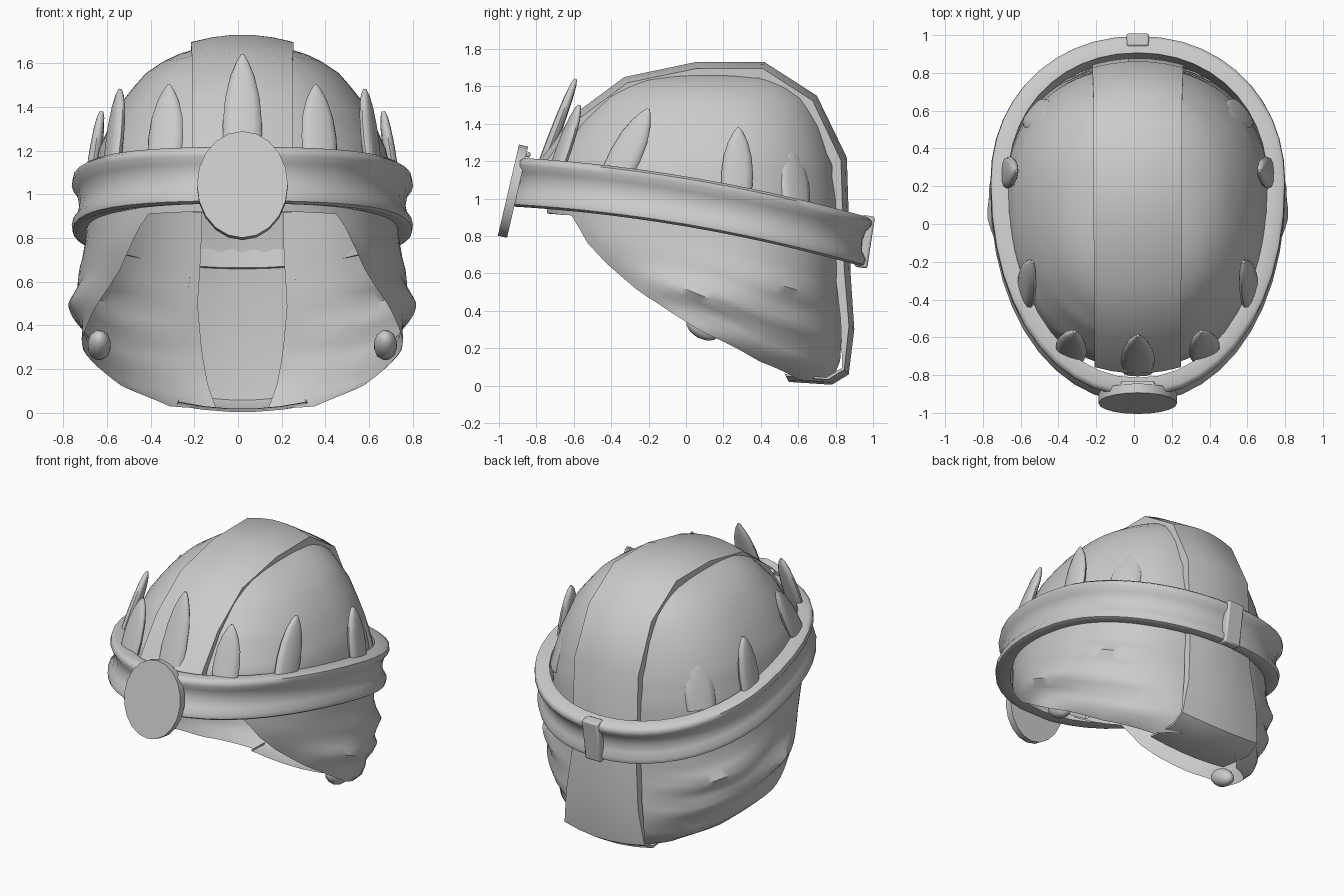
import bpy, bmesh
from math import sin, cos, pi, radians
from mathutils import Vector

old = bpy.data.objects.get("Cube")
if old:
    bpy.data.objects.remove(old, do_unlink=True)

MID = 0.02  # centre line of the model
mat = bpy.data.materials.new("pale_grey")
mat.use_nodes = True
grey = (0.6, 0.6, 0.6, 1)
mat.diffuse_color = grey
mat.node_tree.nodes["Principled BSDF"].inputs["Base Color"].default_value = grey


def finish(ob, angle=40):
    ob.data.materials.append(mat)
    bpy.ops.object.select_all(action='DESELECT')
    ob.select_set(True)
    bpy.context.view_layer.objects.active = ob
    bpy.ops.object.shade_smooth_by_angle(angle=radians(angle))
    return ob


def loft(name, rows, ring=False, loop=False, caps=False, angle=40):
    """Skin rows of points; ring closes each row, loop joins last row to first."""
    bm = bmesh.new()
    vs = [[bm.verts.new(p) for p in r] for r in rows]
    n, m = len(vs), len(vs[0])
    for i in range(n if loop else n - 1):
        a, b = vs[i], vs[(i + 1) % n]
        for j in range(m if ring else m - 1):
            k = (j + 1) % m
            bm.faces.new((a[j], a[k], b[k], b[j]))
    if caps:
        bm.faces.new(vs[0])
        bm.faces.new(vs[-1])
    bmesh.ops.remove_doubles(bm, verts=bm.verts, dist=0.0005)
    bmesh.ops.recalc_face_normals(bm, faces=bm.faces)
    me = bpy.data.meshes.new(name)
    bm.to_mesh(me)
    bm.free()
    ob = bpy.data.objects.new(name, me)
    bpy.context.collection.objects.link(ob)
    return finish(ob, angle)


def interp(table, t):
    for a, b in zip(table, table[1:]):
        if t <= b[0]:
            k = max(0, (t - a[0]) / (b[0] - a[0]))
            return [p + (q - p) * k for p, q in zip(a[1:], b[1:])]
    return list(table[-1][1:])


def spow(v, e):
    return abs(v) ** e * (1 if v >= 0 else -1)


# cloth slices: height, half width, front y, back y
SLICES = [(0, .42, -.3, .78), (.12, .6, -.3, .84), (.28, .71, -.35, .85),
          (.5, .785, -.5, .83), (.64, .745, -.64, .83), (.78, .72, -.75, .83),
          (1.0, .70, -.76, .83), (1.2, .66, -.73, .80), (1.4, .57, -.6, .74),
          (1.55, .45, -.46, .66), (1.63, .33, -.33, .56), (1.67, .2, -.2, .45),
          (1.685, 0, .12, .12)]
# lower rim of the cloth: angle from the front in degrees, height
RIM = [(0, .93), (36, .91), (42, .79), (48, .63), (56, .5), (72, .385), (90, .27),
       (110, .13), (135, .03), (180, .01)]
CY = 0.12


def cloth_point(deg, z):
    w, f, b = interp(SLICES, z)
    a = radians(deg)
    c = spow(cos(a), .9)
    y = CY - c * ((CY - f) if c > 0 else (b - CY))
    x = w * spow(sin(a), .9)
    # shallow slanting folds gathered below the circlet
    fade = max(0, min(1, (.7 - z) * 6)) * max(0, min(1, (abs(deg) - 55) / 30))
    fade *= max(0, min(1, (165 - abs(deg)) / 40))
    g = .018 * fade * cos(2 * pi * (z + .33 * y - .52) / .19)
    return Vector((MID + x + g * sin(a), y - g * cos(a), z))


# wrapped cloth, one panel either side of the centre strip
levels = [k / 20 * .7 for k in range(21)] + [.76, .82, .87, .91, .945, .97, .988, 1]
for side, label in ((1, "left"), (-1, "right")):
    cols = []
    for i in range(40):
        d = 11 + i * 4
        z0 = interp(RIM, d)[0]
        cols.append([cloth_point(d * side, z0 + (1.685 - z0) * s) for s in levels])
    loft(f"{label}_cloth_panel", cols, angle=50)

# raised strip running from the brow over the crown to the nape: y, z, half width
path = [(-.74, .92, .225), (-.79, 1.2, .23), (-.6, 1.45, .23), (-.33, 1.65, .23),
        (.05, 1.73, .235), (.42, 1.73, .235), (.7, 1.55, .235), (.86, 1.22, .24),
        (.88, .6, .24), (.9, .3, .27), (.87, .06, .3), (.78, 0.005, .3), (.55, .02, .29)]
rows = []
for y, z, w in path:
    inward = (Vector((0, CY, .85)) - Vector((0, y, z))).normalized()
    edge = .09 if z > .1 else .05
    rows.append([Vector((MID + w * u, y, z)) + inward * drop for u, drop in
                 ((-1, edge), (-1, .035), (-.6, .012), (-.2, 0),
                  (.2, 0), (.6, .012), (1, .035), (1, edge))])
loft("centre_strip", rows)

# tucked cloth knots at the lower corners
for side, label in ((1, "left"), (-1, "right")):
    bpy.ops.mesh.primitive_ico_sphere_add(subdivisions=2, radius=.1,
                                          location=(MID + side * .655, .09, .31),
                                          rotation=(-.5, 0, 0))
    knot = bpy.context.object
    knot.name = f"{label}_knot"
    knot.scale = (.55, 1, .6)
    finish(knot, 40)

# tilted circlet with rolled rims and a hollow middle: outward offset, height offset
section = [(0, .13), (.02, .118), (.024, .088), (0, .055), (-.01, 0), (0, -.055),
           (.024, -.088), (.02, -.118), (0, -.13), (-.07, -.125), (-.07, .125)]
rows = []
for i in range(44):
    a = 2 * pi * i / 44
    sx, sy = spow(sin(a), .95), -spow(cos(a), .95)
    row = []
    for off, h in section:
        y = .2 + sy * ((1.105 if sy < 0 else .755) + off)
        row.append((MID + sx * (.757 + off), y + .17 * h, .985 - .168 * y - .06 * y * y + h))
    rows.append(row)
loft("circlet", rows, ring=True, loop=True, angle=50)


# leaf shaped points standing on the circlet
def spike(name, base, tip, normal, half):
    base, tip = Vector(base), Vector(tip)
    up = tip - base
    side = up.cross(Vector(normal)).normalized()
    out = side.cross(up).normalized()
    rings = []
    for t, s in ((0, .9), (.15, .97), (.35, 1), (.6, .88), (.8, .62), (.93, .32), (1, .08)):
        rings.append([base + up * t + side * half * s * spow(cos(a), .8)
                      + out * .03 * s ** .5 * spow(sin(a), .8)
                      for a in (2 * pi * k / 12 for k in range(12))])
    loft(name, rings, ring=True, caps=True, angle=45)


spike("front_spike", (MID, -.78, 1.14), (MID, -.59, 1.64), (0, -1, 0), .09)
SPIKES = [("brow", (.36, -.70, 1.13), (.335, -.57, 1.5), (.35, -1, 0), .085),
          ("temple", (.60, -.39, 1.1), (.56, -.2, 1.48), (1, -.4, 0), .09),
          ("side", (.70, .27, 1.0), (.645, .28, 1.38), (1, .05, 0), .085),
          ("rear", (.55, .59, .98), (.475, .555, 1.28), (1, .8, 0), .1)]
for side, label in ((1, "left"), (-1, "right")):
    for part, b, t, n, half in SPIKES:
        spike(f"{label}_{part}_spike", (MID + side * b[0], *b[1:]),
              (MID + side * t[0], *t[1:]), (side * n[0], *n[1:]), half)

# oval brow disc with its top hook
bpy.ops.mesh.primitive_cylinder_add(vertices=20, radius=1, depth=.05,
                                    location=(MID, -.925, 1.04), rotation=(radians(77), 0, 0))
disc = bpy.context.object
disc.name = "brow_disc"
disc.scale = (.208, .25, 1)
finish(disc, 30)


def block(name, loc, size, tilt):
    bpy.ops.mesh.primitive_cube_add(size=1, location=loc, rotation=(tilt, 0, 0))
    ob = bpy.context.object
    ob.name = name
    ob.scale = size
    bpy.ops.object.transform_apply(location=False, rotation=False, scale=True)
    mod = ob.modifiers.new("soft_edge", 'BEVEL')
    mod.width = .012
    mod.segments = 2
    finish(ob)


block("disc_hook", (MID, -.86, 1.24), (.18, .06, .03), -.3)
# clasp closing the circlet at the back
block("back_clasp", (MID, .955, .77), (.12, .07, .28), -.15)
